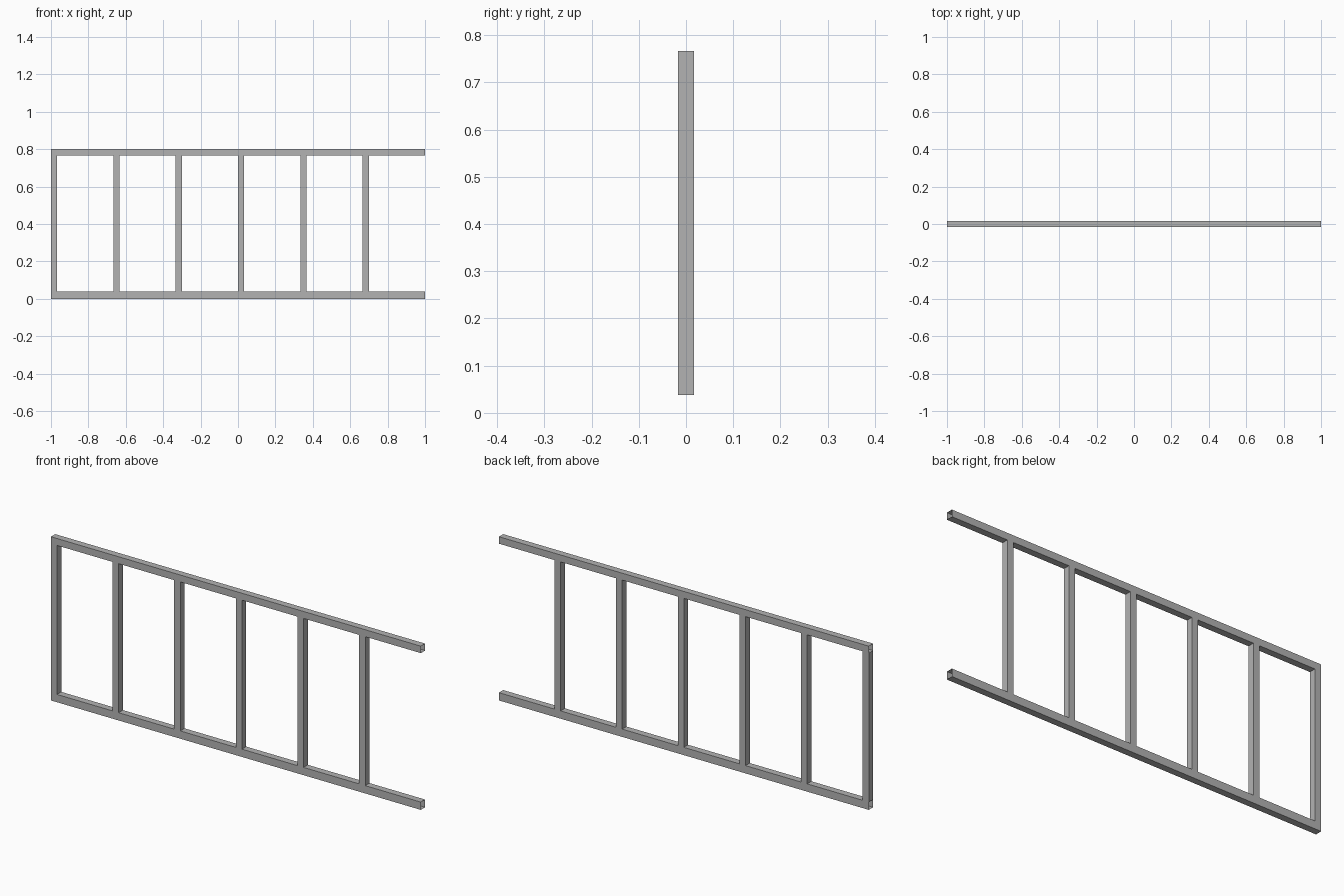
import bpy
import bmesh

# Remove the default cube
cube = bpy.data.objects.get("Cube")
if cube:
    bpy.data.objects.remove(cube, do_unlink=True)

# Single grey metal
metal = bpy.data.materials.new("grey_metal")
metal.use_nodes = True
grey = (0.45, 0.45, 0.45, 1)
metal.diffuse_color = grey
metal.node_tree.nodes["Principled BSDF"].inputs["Base Color"].default_value = grey

WIDTH = 0.033
HALF = WIDTH / 2
LOW, HIGH, TOP = 0.038, 0.766, 0.8


def open_tube(name, x0, x1, z0, z1, axis):
    """Thin-walled square tube, open at both ends along the axis."""
    bm = bmesh.new()
    bmesh.ops.create_cube(bm, size=1)
    bm.normal_update()
    ends = [f for f in bm.faces if abs(f.normal[axis]) > 0.5]
    bmesh.ops.delete(bm, geom=ends, context="FACES_ONLY")
    for v in bm.verts:
        v.co.x = x1 if v.co.x > 0 else x0
        v.co.y = HALF if v.co.y > 0 else -HALF
        v.co.z = z1 if v.co.z > 0 else z0
    mesh = bpy.data.meshes.new(name)
    bm.to_mesh(mesh)
    bm.free()
    mesh.materials.append(metal)
    obj = bpy.data.objects.new(name, mesh)
    bpy.context.collection.objects.link(obj)
    return obj


# Long horizontal rails
open_tube("bottom_rail", -1, 1, 0, LOW, 0)
open_tube("top_rail", -1, 1, HIGH, TOP, 0)

# Evenly spaced upright posts, none at the open end
for i in range(6):
    left = -1 + i / 3
    open_tube(f"upright_post_{i + 1}", left, left + WIDTH, LOW, HIGH, 2)
